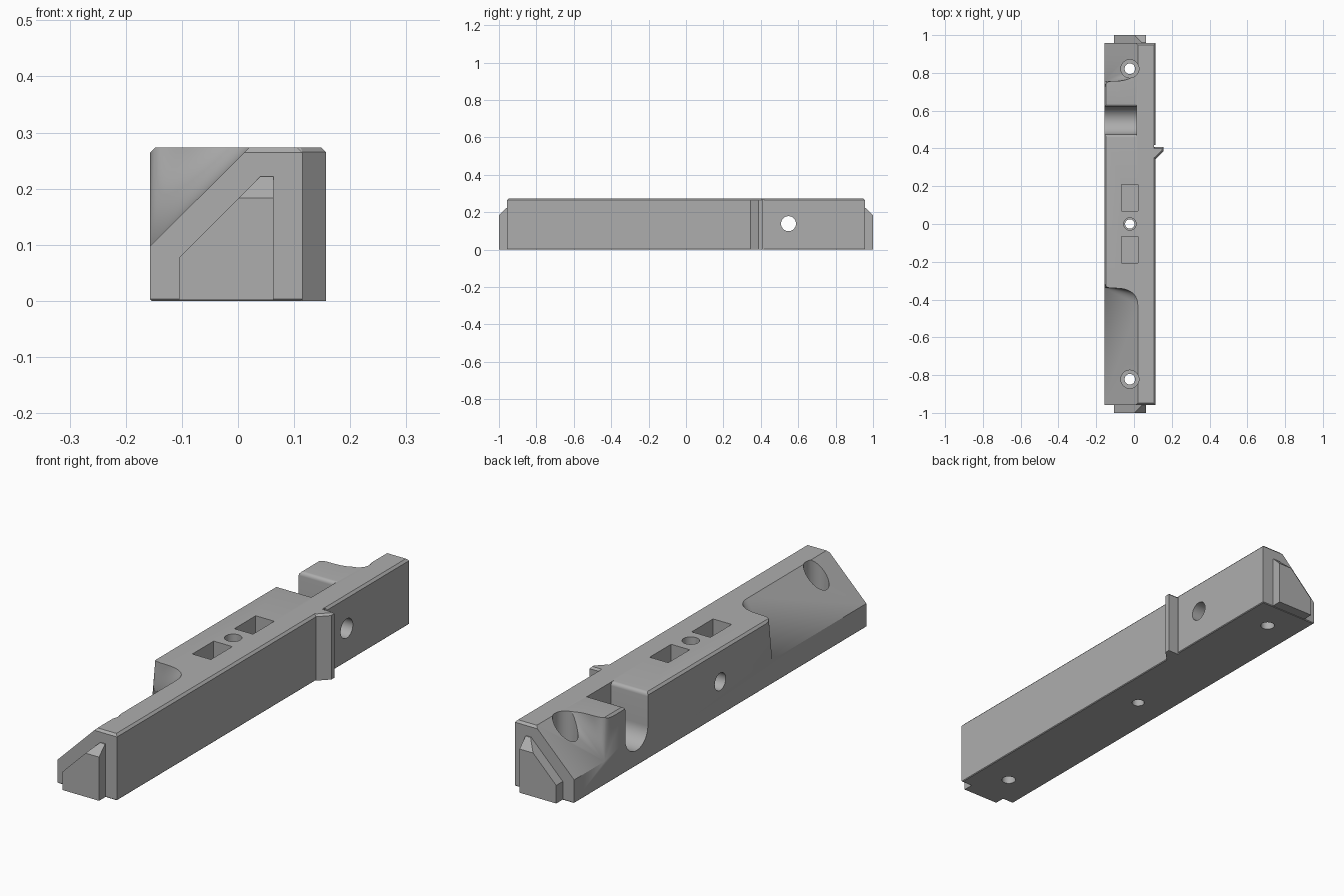
import bpy, bmesh, math
from mathutils import Vector
from mathutils.geometry import interpolate_bezier

cube = bpy.data.objects.get("Cube")
if cube:
    bpy.data.objects.remove(cube, do_unlink=True)

grey = bpy.data.materials.new("plain grey")
grey.use_nodes = True
colour = (0.42, 0.42, 0.42, 1)
grey.diffuse_color = colour
grey.node_tree.nodes["Principled BSDF"].inputs["Base Color"].default_value = colour

LEFT, RIGHT, TOP = 0.115, -0.157, 0.273   # body sides and top
SLOPE_X, SLOPE_Z = 0.02, 0.098            # upper and lower ends of the 45 degree slope
HOLE_X = -0.022


def finish(bm, name):
    bmesh.ops.recalc_face_normals(bm, faces=bm.faces)
    mesh = bpy.data.meshes.new(name)
    bm.to_mesh(mesh)
    bm.free()
    obj = bpy.data.objects.new(name, mesh)
    bpy.context.collection.objects.link(obj)
    mesh.materials.append(grey)
    return obj


def prism(name, points, direction):
    """Extrude a planar outline along a vector."""
    bm = bmesh.new()
    face = bm.faces.new([bm.verts.new(p) for p in points])
    ext = bmesh.ops.extrude_face_region(bm, geom=[face])
    verts = [v for v in ext["geom"] if isinstance(v, bmesh.types.BMVert)]
    bmesh.ops.translate(bm, vec=direction, verts=verts)
    return finish(bm, name)


def bevel_rim(obj, height, width):
    """Chamfer all edges lying at one height."""
    bm = bmesh.new()
    bm.from_mesh(obj.data)
    edges = [e for e in bm.edges if all(abs(v.co.z - height) < 1e-4 for v in e.verts)]
    bmesh.ops.bevel(bm, geom=edges, offset=width, segments=1, affect='EDGES')
    bm.to_mesh(obj.data)
    bm.free()


def box(name, x0, x1, y0, y1, z0, z1):
    outline = [(x0, y0, z0), (x1, y0, z0), (x1, y1, z0), (x0, y1, z0)]
    return prism(name, outline, (0, 0, z1 - z0))


def circle(radius, n=40):
    return [(radius * math.cos(2 * math.pi * i / n), radius * math.sin(2 * math.pi * i / n))
            for i in range(n)]


def drill_z(name, y, radius, z0, z1):
    return prism(name, [(HOLE_X + a, y + b, z0) for a, b in circle(radius)], (0, 0, z1 - z0))


def drill_x(name, y, z, radius, x0, x1):
    return prism(name, [(x0, y + a, z + b) for a, b in circle(radius)], (x1 - x0, 0, 0))


def slope_cutter(name, wall_y, s, inward, outward):
    """45 degree slope whose inner wall is a fan from the low corner to an S curve."""
    def p(x, y):
        return Vector((x, wall_y + s * y, TOP))
    mid = -0.095
    curve = interpolate_bezier(p(RIGHT, -inward), p(RIGHT, -0.005), p(-0.15, 0), p(mid, 0), 12)
    curve += interpolate_bezier(p(mid, 0), p(-0.03, 0), p(SLOPE_X, 0.025), p(SLOPE_X, outward), 16)[1:]
    apex = Vector((RIGHT, wall_y, SLOPE_Z))
    curve = [apex + (c - apex) * 1.2 for c in curve]
    bm = bmesh.new()
    a = bm.verts.new(apex)
    top = [bm.verts.new(c) for c in curve]
    low = bm.verts.new(apex + Vector((-0.1, 0, -0.1)))
    side = bm.verts.new(curve[0] + Vector((-0.1, 0, 0)))
    end = s * 1.1
    ridge = bm.verts.new((curve[-1].x, end, curve[-1].z))
    end_low = bm.verts.new((low.co.x, end, low.co.z))
    end_top = bm.verts.new((side.co.x, end, side.co.z))
    for u, v in zip(top, top[1:]):
        bm.faces.new((a, u, v))
    bm.faces.new((a, low, side))
    bm.faces.new((a, side, top[0]))
    bm.faces.new((low, a, top[-1], ridge, end_low))
    bm.faces.new((low, end_low, end_top, side))
    bm.faces.new((end_low, ridge, end_top))
    bm.faces.new([side] + top + [ridge, end_top])
    return finish(bm, name)


# Main bar with chamfered rims
body = box("rail_body", RIGHT, LEFT, -0.957, 0.957, 0, TOP)
bevel_rim(body, TOP, 0.009)
bevel_rim(body, 0, 0.003)

# Side fin with a slanted leading face
fin = prism("side_fin", [(0.09, 0.345, 0), (LEFT, 0.345, 0), (0.157, 0.387, 0),
                         (0.157, 0.408, 0), (0.09, 0.408, 0)], (0, 0, TOP))
bevel_rim(fin, TOP, 0.008)

# Sloped ends and their inner walls
cutters = [slope_cutter("front_slope_cutter", -0.34, -1, 0.055, 0.09),
           slope_cutter("back_slope_cutter", 0.757, 1, 0.075, 0.08)]

# Round-bottomed side slot with rounded upper lips
slot_y, slot_z, slot_r, lip = 0.548, 0.137, 0.074, 0.015
half = [(slot_r * math.sin(t), slot_z - slot_r * math.cos(t))
        for t in [math.pi / 2 * i / 14 for i in range(15)]]
half += [(slot_r + lip * (1 - math.cos(t)), TOP - lip + lip * math.sin(t))
         for t in [math.pi / 2 * i / 6 for i in range(7)]]
half.append((slot_r + lip, TOP + 0.1))
outline = half + [(-y, z) for y, z in reversed(half[1:])]
cutters.append(prism("slot_cutter", [(-0.3, slot_y + y, z) for y, z in outline], (0.312, 0, 0)))

# Pockets in the top
for y in (-0.136, 0.139):
    cutters.append(box("pocket_cutter", -0.065, 0.02, y - 0.07, y + 0.07, 0.16, 0.4))

# Screw holes: end holes are counterbored, the middle one is stepped
for y in (-0.822, 0.822):
    cutters.append(drill_z("screw_cutter", y, 0.028, -0.1, 0.4))
    cutters.append(drill_z("counterbore_cutter", y, 0.048, 0.1, 0.4))
cutters.append(drill_z("middle_cutter", 0, 0.025, -0.1, 0.4))
cutters.append(drill_z("middle_step_cutter", 0, 0.033, 0.1, 0.4))

# Cross holes: one through to the slot, one blind from the right side
cutters.append(drill_x("cross_cutter", slot_y, 0.139, 0.04, -0.1, 0.3))
cutters.append(drill_x("blind_cutter", 0, 0.139, 0.036, -0.3, HOLE_X))

# Relief groove behind the fin
cutters.append(box("groove_cutter", 0.107, 0.2, 0.408, 0.418, -0.1, 0.4))

for cutter in cutters:
    mod = body.modifiers.new(cutter.name, 'BOOLEAN')
    mod.operation = 'DIFFERENCE'
    mod.solver = 'EXACT'
    mod.object = cutter
    cutter.hide_render = True

# Apply the cuts and drop the cutters
bpy.context.view_layer.update()
result = bpy.data.meshes.new_from_object(body.evaluated_get(bpy.context.evaluated_depsgraph_get()))
body.modifiers.clear()
body.data = result
for cutter in cutters:
    bpy.data.objects.remove(cutter, do_unlink=True)

# End tongues: sloped profile with a chamfered tip
for name, s in (("front_tongue", -1), ("back_tongue", 1)):
    profile = [(-0.105, 0.002), (0.063, 0.002), (0.063, 0.222), (0.04, 0.222), (-0.105, 0.077)]
    tongue = prism(name, [(x, s * 0.95, z) for x, z in profile], (0, s * 0.05, 0))
    bm = bmesh.new()
    bm.from_mesh(tongue.data)
    cut = bmesh.ops.bisect_plane(bm, geom=bm.verts[:] + bm.edges[:] + bm.faces[:],
                                 plane_co=(0, s, 0.183), plane_no=(0, s, 1), clear_outer=True)
    rim = [e for e in cut["geom_cut"] if isinstance(e, bmesh.types.BMEdge)]
    bmesh.ops.edgeloop_fill(bm, edges=rim)
    bmesh.ops.recalc_face_normals(bm, faces=bm.faces)
    bm.to_mesh(tongue.data)
    bm.free()

# Smooth the curved walls, keep the edges crisp
bpy.ops.object.select_all(action='DESELECT')
body.select_set(True)
bpy.context.view_layer.objects.active = body
bpy.ops.object.shade_smooth_by_angle(angle=math.radians(25))
